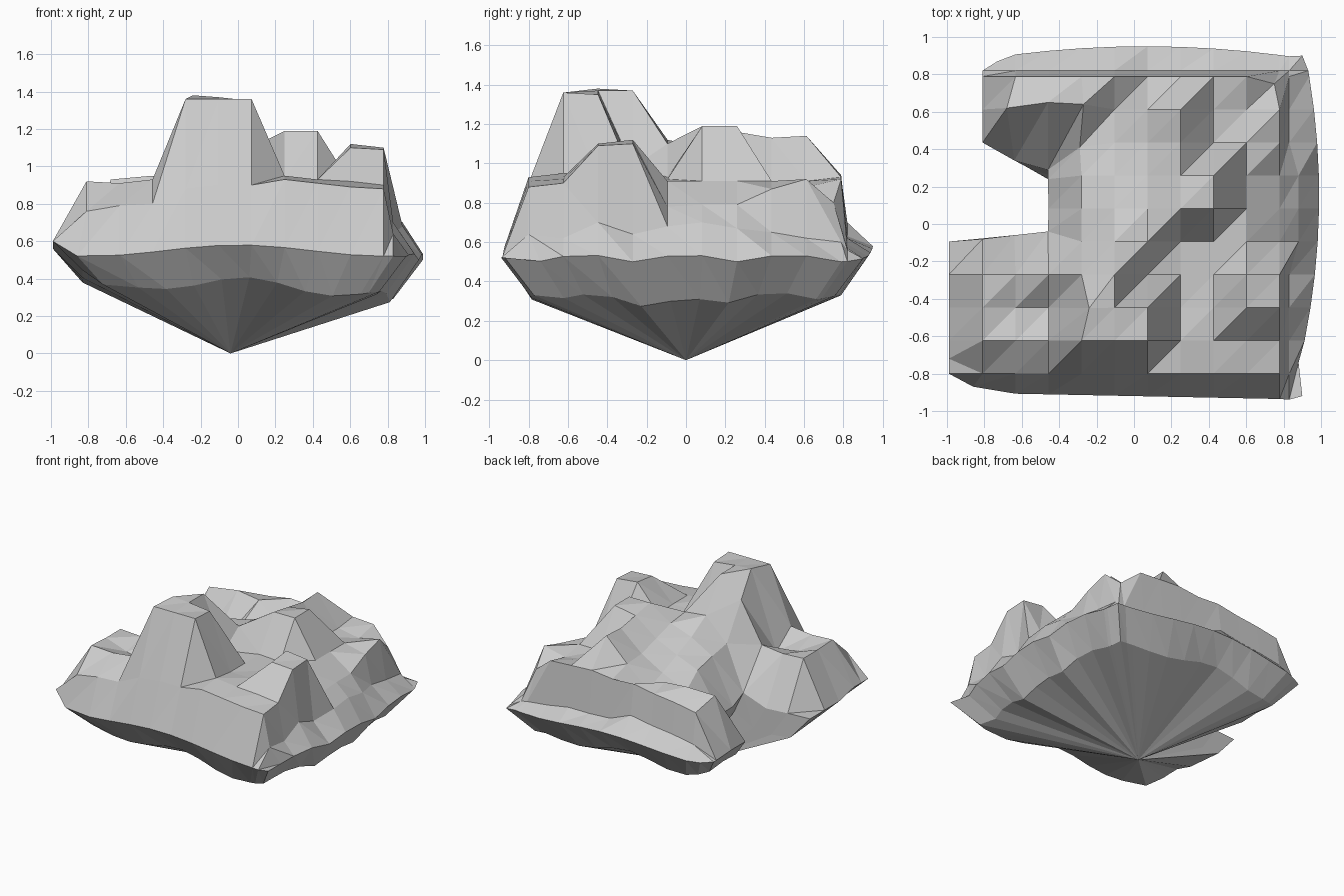
import bpy
import bmesh
from math import cos

# Remove the default cube only
default_cube = bpy.data.objects.get("Cube")
if default_cube:
    bpy.data.objects.remove(default_cube, do_unlink=True)

# Single stone colour
stone = bpy.data.materials.new("grey_stone")
stone.use_nodes = True
colour = (0.6, 0.6, 0.6, 1.0)
stone.diffuse_color = colour
stone.node_tree.nodes["Principled BSDF"].inputs["Base Color"].default_value = colour

# Terrain heights in hundredths, front row first, running from -x to +x;
# the last column and last row are ledges at the foot of the +x and +y cliffs
TERRAIN = [
    [76, 79, 80, 88, 90, 90, 93, 91, 89, 88, 64],
    [92, 91, 93, 136, 136, 136, 95, 93, 92, 90, 62],
    [91, 85, 80, 138, 137, 135, 93, 93, 110, 109, 70],
    [91, 90, 92, 122, 137, 98, 93, 92, 112, 110, 64],
    [56, 56, 64, 95, 112, 110, 93, 92, 91, 78, 68],
    [0, 0, 58, 92, 102, 108, 119, 119, 91, 79, 70],
    [0, 0, 58, 88, 95, 103, 116, 119, 91, 79, 67],
    [54, 55, 57, 78, 88, 98, 113, 91, 91, 87, 65],
    [54, 93, 95, 93, 82, 97, 114, 91, 88, 92, 62],
    [53, 85, 88, 90, 93, 92, 94, 93, 92, 80, 60],
    [53, 62, 65, 67, 70, 63, 62, 62, 59, 57, 56],
]
ROWS, COLS = len(TERRAIN), len(TERRAIN[0])
LEDGE_ROW, LEDGE_COL = ROWS - 1, COLS - 1
STEP = 0.1765
APEX = (-0.04, 0.0, 0.0)

# Grid points pulled off the regular lattice: (column, row) -> (x, y)
SHIFTED = {
    (-1, -1): (-0.99, -0.8), (-1, 0): (-0.99, -0.72), (0, -1): (-0.86, -0.87),
    (COLS, -1): (0.9, -0.92), (COLS, 0): (0.88, -0.74), (COLS, ROWS): (0.9, 0.9),
    (0, ROWS): (-0.73, 0.87), (0, 4): (-0.81, -0.08), (1, 4): (-0.64, -0.06),
    (2, 4): (-0.46, -0.04), (1, 7): (-0.64, 0.34), (2, 7): (-0.46, 0.29),
    (2, 6): (-0.46, 0.24), (3, 2): (-0.24, -0.45), (1, 8): (-0.68, 0.62),
    (2, 8): (-0.46, 0.65), (3, 8): (-0.27, 0.64), (3, 7): (-0.29, 0.41),
    (9, 9): (0.75, 0.75),
}


def on_rim(col, row):
    return col in (-1, COLS) or row in (-1, ROWS)


def grid_point(col, row):
    """Position of a terrain point; the outer rim is one step beyond the table."""
    x = -0.81 + STEP * col
    y = -0.8 + STEP * row
    if row == LEDGE_ROW:
        y = 0.82
    elif row == -1:
        y = -0.92 - 0.02 * x
    if col == -1:
        x = -0.99
    elif col == LEDGE_COL:
        x = 0.88 if 4 <= row <= 6 else 0.83
    elif col == COLS:
        x = 0.99 - 0.13 * (y - 0.15) ** 2
    if row == ROWS:
        y = 0.95 - 0.09 * (x - 0.06) ** 2
    x, y = SHIFTED.get((col, row), (x, y))
    if col == -1:
        z = 0.6 if row < 2 else 0.56
    elif col == COLS:
        z = 0.52 + 0.02 * cos(12 * y)
    elif on_rim(col, row):
        z = 0.55 + 0.03 * cos(4 * x)
    else:
        z = TERRAIN[row][col] / 100
    return x, y, z


def in_notch(col, row):
    """Cells missing from the -x side: the bay and the strip beside the rear lobe."""
    return (col < 2 and 4 <= row <= 6) or (col == -1 and row > 6)


bm = bmesh.new()
points = {}


def vert(col, row):
    if (col, row) not in points:
        points[col, row] = bm.verts.new(grid_point(col, row))
    return points[col, row]


# Upper terrain, each cell split along the same diagonal
for row in range(-1, ROWS):
    for col in range(-1, COLS):
        if in_notch(col, row):
            continue
        a, b = vert(col, row), vert(col + 1, row)
        c, d = vert(col + 1, row + 1), vert(col, row + 1)
        bm.faces.new((a, b, c))
        bm.faces.new((a, c, d))

# Underside: a shallow sloping band, then a cone down to the tip
rim_edges = [e for e in bm.edges if e.is_boundary]
tip = bm.verts.new(APEX)
lower = {}
for edge in rim_edges:
    for v in edge.verts:
        if v not in lower:
            x, y, z = v.co
            drop = 0.19 + 0.02 * x + 0.02 * cos(7 * x + 4 * y)
            lower[v] = bm.verts.new((x * 0.84, y * 0.84, z - drop))
for edge in rim_edges:
    p, q = edge.verts
    bm.faces.new((p, q, lower[q]))
    bm.faces.new((p, lower[q], lower[p]))
    bm.faces.new((lower[p], lower[q], tip))

bmesh.ops.recalc_face_normals(bm, faces=bm.faces)

# Finished flat-shaded rock
mesh = bpy.data.meshes.new("floating_rock")
bm.to_mesh(mesh)
bm.free()
mesh.materials.append(stone)
rock = bpy.data.objects.new("floating_rock", mesh)
bpy.context.scene.collection.objects.link(rock)
